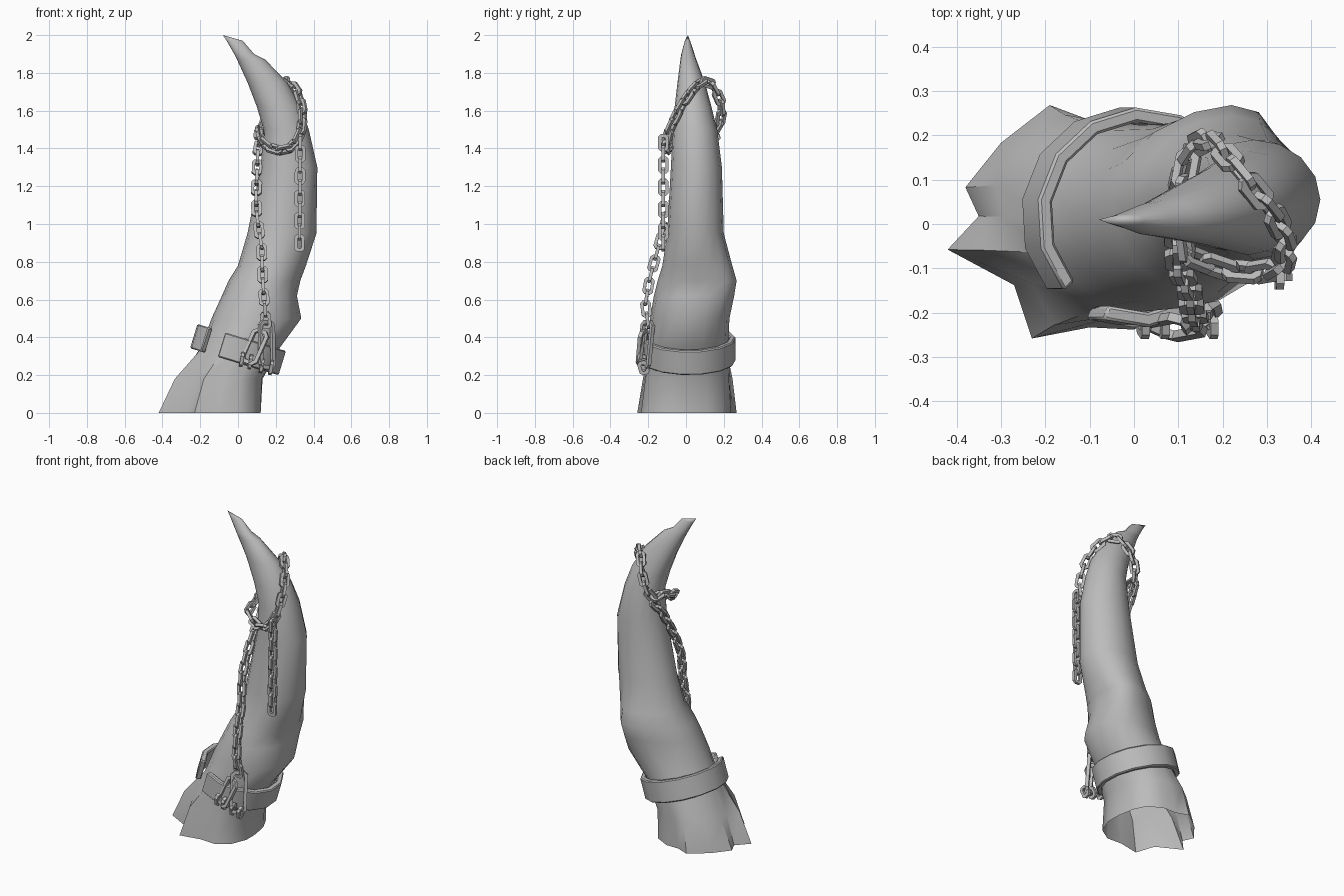
import bpy, bmesh, math
from mathutils import Vector, Matrix

cube = bpy.data.objects.get("Cube")
if cube:
    bpy.data.objects.remove(cube, do_unlink=True)

grey = bpy.data.materials.new("plain grey")
grey.use_nodes = True
grey.diffuse_color = (0.5, 0.5, 0.5, 1)
grey.node_tree.nodes["Principled BSDF"].inputs["Base Color"].default_value = (0.5, 0.5, 0.5, 1)


def finish(name, bm, smooth=None):
    bmesh.ops.recalc_face_normals(bm, faces=bm.faces)
    mesh = bpy.data.meshes.new(name)
    bm.to_mesh(mesh)
    bm.free()
    mesh.materials.append(grey)
    obj = bpy.data.objects.new(name, mesh)
    bpy.context.collection.objects.link(obj)
    if smooth:
        bpy.ops.object.select_all(action='DESELECT')
        obj.select_set(True)
        bpy.context.view_layer.objects.active = obj
        bpy.ops.object.shade_smooth_by_angle(angle=math.radians(smooth))
    return obj


def bridge(bm, a, b):
    for i in range(len(a)):
        j = (i + 1) % len(a)
        bm.faces.new((a[i], a[j], b[j], b[i]))


# Horn: ragged open base blending into oval rings that curve up to a point
base = [(.12, 0), (.10, .11), (.06, .19), (-.03, .235), (-.11, .235), (-.19, .265),
        (-.30, .18), (-.38, .08), (-.35, .015), (-.42, -.06), (-.27, -.14),
        (-.23, -.26), (-.10, -.235), (0, -.24), (.08, -.19), (.12, -.09)]
# height, x range, y range, raggedness, sideways lean of the back
rings = [(0, -.42, .12, -.26, .265, 1, 0),
         (.18, -.34, .13, -.235, .25, .7, 0),
         (.35, -.20, .225, -.20, .225, .1, 0),
         (.50, -.14, .335, -.19, .23, 0, .04),
         (.62, -.085, .312, -.17, .255, 0, .09),
         (.70, -.05, .33, -.15, .268, 0, .08),
         (.78, 0, .36, -.125, .245, 0, .04),
         (.95, .05, .415, -.10, .20, 0, 0),
         (1.3, .12, .42, -.08, .19, 0, 0),
         (1.5, .135, .375, -.07, .165, 0, 0),
         (1.62, .10, .335, -.06, .135, 0, 0),
         (1.75, .05, .26, -.045, .10, 0, 0),
         (1.87, -.005, .145, -.03, .055, 0, 0),
         (1.9, -.02, .085, -.025, .045, 0, 0),
         (1.97, -.06, .025, -.006, .022, 0, 0)]
bm = bmesh.new()
previous = None
for z, x0, x1, y0, y1, ragged, lean in rings:
    ring = []
    for i, (bx, by) in enumerate(base):
        a = math.tau * i / len(base)
        u = Vector((math.cos(a), math.sin(a)))
        u = u.lerp(Vector(((bx + .15) / .27, by / .262)), ragged)
        ring.append(bm.verts.new(((x0 + x1) / 2 + u.x * (x1 - x0) / 2 + lean * max(u.y, 0) ** 2,
                                  (y0 + y1) / 2 + u.y * (y1 - y0) / 2, z)))
    if previous:
        bridge(bm, previous, ring)
    previous = ring
tip = bm.verts.new((-.08, .01, 2))
for i in range(len(previous)):
    bm.faces.new((previous[i], previous[(i + 1) % len(previous)], tip))
finish("horn", bm, 50)

# Cuff: tilted band with a gap at the front right
tilt = Matrix.Translation((0, .015, .335)) @ Matrix.Rotation(math.radians(17), 4, 'Y')
bm = bmesh.new()
sections = []
for i in range(14):
    a = math.radians(248 + i * (334 / 13))
    sections.append([bm.verts.new(tilt @ Vector((r * math.cos(a), r * math.sin(a), h)))
                     for r, h in ((.248, -.067), (.248, .067), (.215, .067), (.215, -.067))])
for a, b in zip(sections, sections[1:]):
    bridge(bm, a, b)
bm.faces.new(sections[0])
bm.faces.new(sections[-1])
cuff = finish("cuff", bm, 30)
bevel = cuff.modifiers.new("worn edge", 'BEVEL')
bevel.width = .006
bevel.segments = 1
bevel.limit_method = 'ANGLE'
bevel.angle_limit = math.radians(50)


# Chain links: eight-sided loops of square bar
def octagon(w, l, c):
    return [(w, l - c), (w - c, l), (c - w, l), (-w, l - c),
            (-w, c - l), (c - w, -l), (w - c, -l), (w, c - l)]


def add_link(bm, centre, along, face, length, width, bar, turned=False):
    along = along.normalized()
    normal = (face - along * face.dot(along)).normalized()
    side = along.cross(normal)
    if turned:
        side, normal = normal, -side
    outer = octagon(width / 2, length / 2, width * .24)
    inner = octagon(width / 2 - bar, length / 2 - bar, width * .1)
    loops = []
    for o, n in zip(outer, inner):
        loops.append([bm.verts.new(centre + side * p[0] + along * p[1] + normal * h)
                      for p, h in ((o, bar / 2), (o, -bar / 2), (n, -bar / 2), (n, bar / 2))])
    for i in range(8):
        bridge(bm, loops[i], loops[(i + 1) % 8])


def chain(name, path, face=None, hub=None, pitch=.06):
    points = [Vector(p) for p in path]
    lengths = [(b - a).length for a, b in zip(points, points[1:])]
    count = round(sum(lengths) / pitch)
    step = sum(lengths) / count

    def at(d):
        for a, b, l in zip(points, points[1:], lengths):
            if d <= l:
                return a.lerp(b, d / l)
            d -= l
        return points[-1]

    bm = bmesh.new()
    for i in range(count):
        a, b = at(i * step), at((i + 1) * step)
        mid = (a + b) / 2
        add_link(bm, mid, b - a, face if face else mid - hub, .09, .056, .017, i % 2 == 1)
    finish(name, bm)


# The long chain climbs from the cuff and slants across the inner curve to the back
front = Vector((0, -1, 0))
chain("long_chain", [(.15, -.20, .46), (.14, -.215, .58), (.13, -.19, .72), (.125, -.145, .88),
                     (.10, -.10, 1.04), (.095, -.05, 1.15), (.10, .01, 1.26),
                     (.105, .09, 1.39), (.125, .16, 1.47)], face=front)
chain("hanging_chain", [(.325, -.12, .87), (.33, -.12, 1.46)], face=front)
chain("wrapped_chain", [(.12, -.07, 1.44), (.17, -.09, 1.40), (.23, -.11, 1.385),
                        (.30, -.11, 1.41), (.335, -.09, 1.49), (.345, -.05, 1.58),
                        (.325, .01, 1.68), (.27, .08, 1.76), (.22, .14, 1.74),
                        (.18, .185, 1.65), (.15, .19, 1.56), (.125, .16, 1.49),
                        (.11, .08, 1.50), (.11, 0, 1.47), (.12, -.07, 1.44)],
      hub=Vector((.23, .04, 1.55)))

# Shackles: two large links joining the chain to the cuff
bm = bmesh.new()
for low, high, face in (((.05, -.24, .26), (.13, -.225, .44), (-.4, -.9, 0)),
                        ((.155, -.225, .23), (.15, -.20, .49), (.6, -.8, 0))):
    low, high = Vector(low), Vector(high)
    add_link(bm, (low + high) / 2, high - low, Vector(face), (high - low).length, .10, .02)
finish("shackles", bm)

# Lugs: small rings fixed to the cuff under each shackle
bm = bmesh.new()
for x, z in ((.02, .285), (.065, .27), (.125, .25), (.175, .24)):
    add_link(bm, Vector((x, -.226, z)), Vector((.2, -.3, 1)), Vector((1, 0, 0)), .075, .055, .018)
finish("cuff_lugs", bm)
